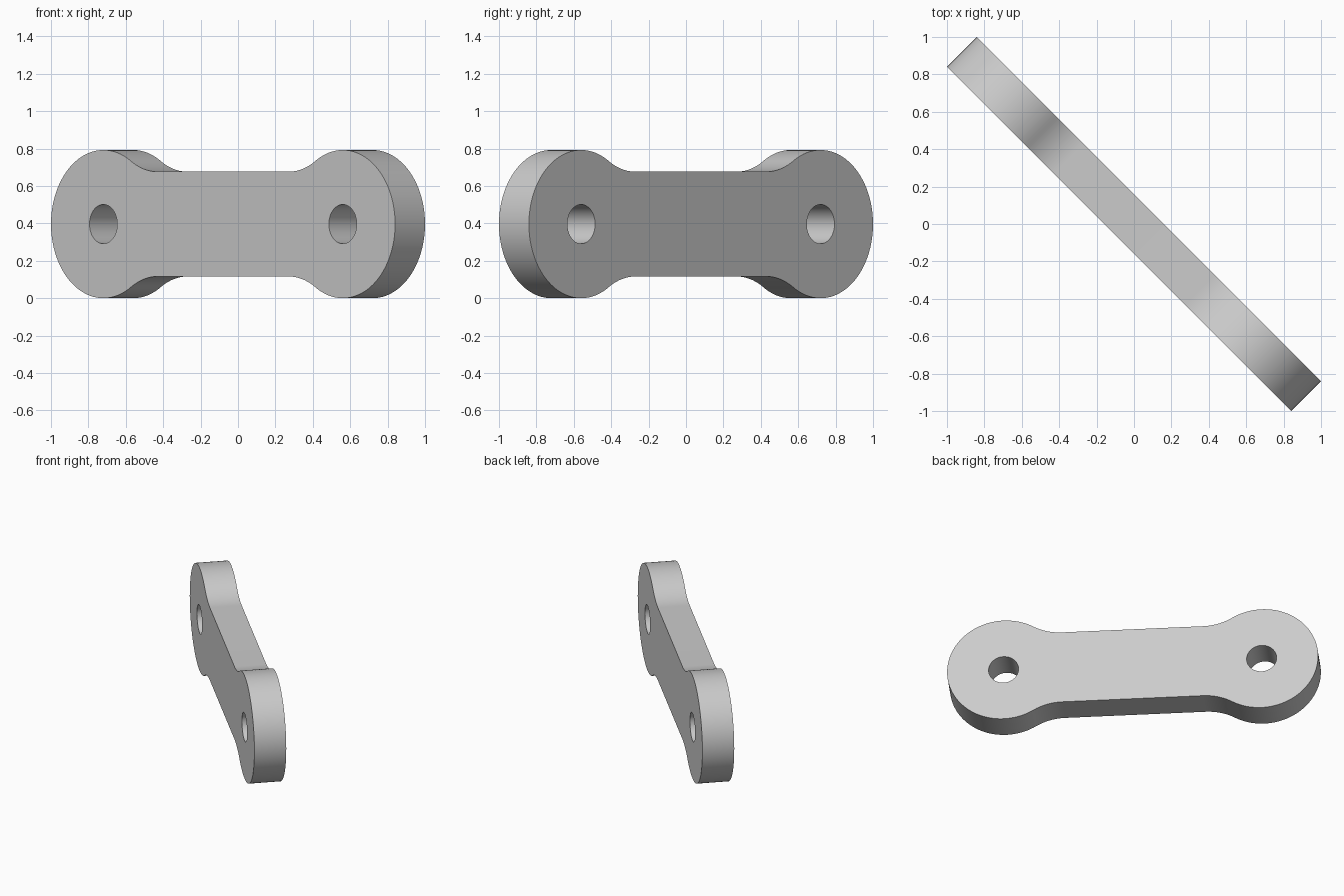
import bpy
import bmesh
from math import sin, cos, pi, atan2, sqrt
from mathutils import Matrix, Vector

if "Cube" in bpy.data.objects:
    bpy.data.objects.remove(bpy.data.objects["Cube"], do_unlink=True)

EYE_X = 0.905        # eye centre along the bar
EYE_R = 0.396        # rounded end radius
HOLE_R = 0.105
NECK = 0.28          # half height of the neck
FILLET = 0.39
THICK = 0.226


def arc(cx, cz, r, a0, a1, n):
    return [Vector((cx + r * cos(a0 + (a1 - a0) * i / n), 0,
                    cz + r * sin(a0 + (a1 - a0) * i / n))) for i in range(n + 1)]


# Quarter outline: rounded end blending through a fillet into the neck
reach = sqrt((EYE_R + FILLET) ** 2 - (NECK + FILLET) ** 2)
join = atan2(NECK + FILLET, -reach)
quarter = arc(EYE_X, 0, EYE_R, 0, join, 40)
quarter += arc(EYE_X - reach, NECK + FILLET, FILLET, join - pi, -pi / 2, 16)[1:]

# Mirror the quarter to the full closed outline
upper = quarter + [Vector((-p.x, 0, p.z)) for p in reversed(quarter)]
outline = upper + [Vector((p.x, 0, -p.z)) for p in reversed(upper[1:-1])]
holes = [arc(s * EYE_X, 0, HOLE_R, 0, 2 * pi, 48)[:-1] for s in (-1, 1)]

# Flat plate with two holes, then extruded to thickness
bm = bmesh.new()
for loop in [outline] + holes:
    verts = [bm.verts.new(p) for p in loop]
    for i, v in enumerate(verts):
        bm.edges.new((v, verts[i - 1]))
bmesh.ops.triangle_fill(bm, edges=bm.edges[:], use_beauty=True, use_dissolve=False)
result = bmesh.ops.extrude_face_region(bm, geom=bm.faces[:], use_keep_orig=True)
moved = [g for g in result["geom"] if isinstance(g, bmesh.types.BMVert)]
bmesh.ops.translate(bm, verts=moved, vec=(0, THICK, 0))
bmesh.ops.recalc_face_normals(bm, faces=bm.faces[:])

# Stand the link on the ground, turned diagonally
bm.transform(Matrix.Translation((0, 0, EYE_R)) @ Matrix.Rotation(-pi / 4, 4, "Z")
             @ Matrix.Translation((0, -THICK / 2, 0)))
mesh = bpy.data.meshes.new("link_bar")
bm.to_mesh(mesh)
bm.free()
link = bpy.data.objects.new("link_bar", mesh)
bpy.context.collection.objects.link(link)

# Plain light grey
grey = bpy.data.materials.new("light_grey")
grey.use_nodes = True
color = (0.6, 0.6, 0.6, 1)
grey.diffuse_color = color
grey.node_tree.nodes["Principled BSDF"].inputs["Base Color"].default_value = color
mesh.materials.append(grey)

bpy.ops.object.select_all(action="DESELECT")
link.select_set(True)
bpy.context.view_layer.objects.active = link
bpy.ops.object.shade_smooth_by_angle(angle=pi / 6)
